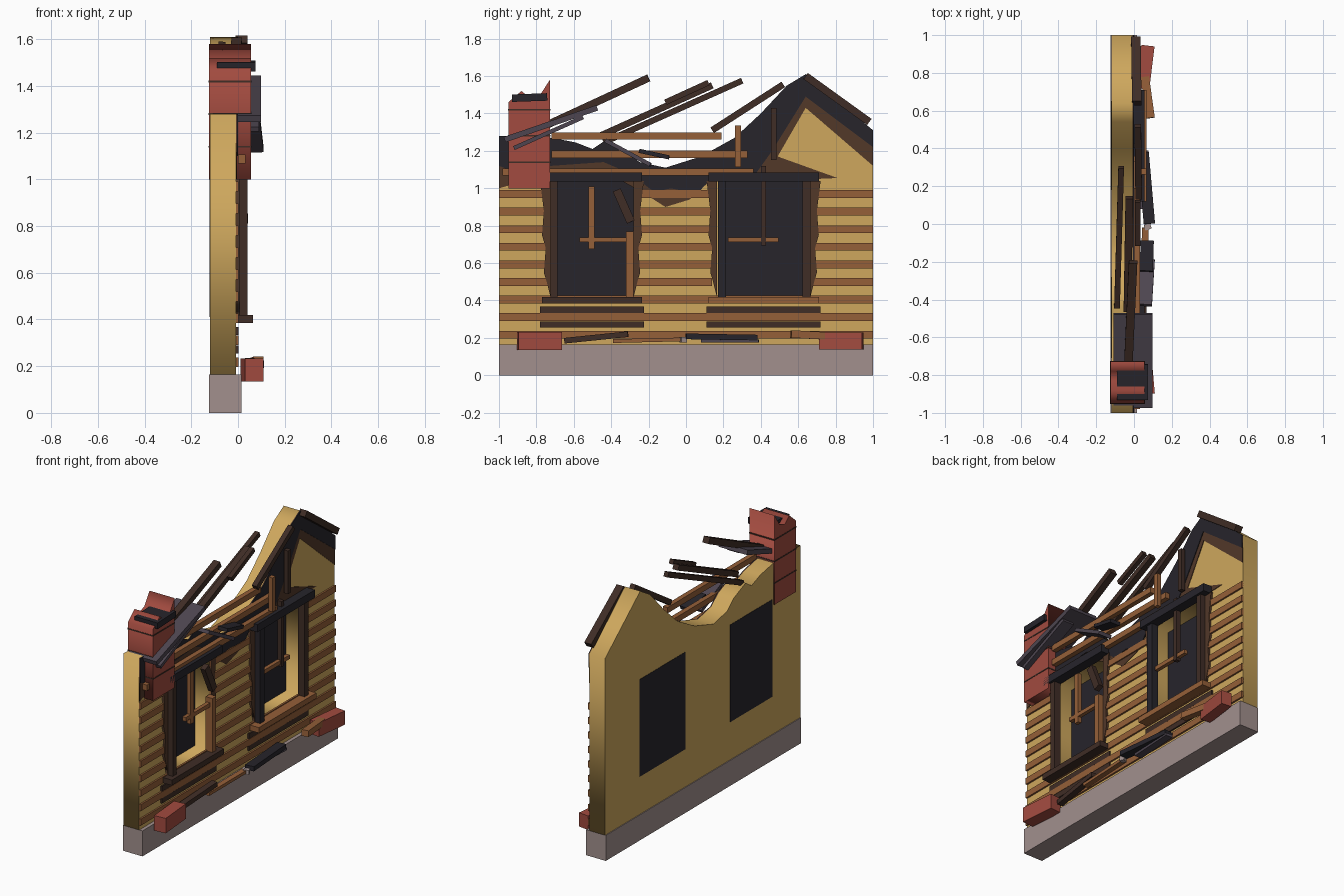
import bpy, bmesh, math
from mathutils import Vector, Matrix


def mat(name, r, g, b):
    m = bpy.data.materials.new(name)
    m.diffuse_color = (r, g, b, 1)
    return m


PLASTER = mat("plaster", 0.62, 0.39, 0.11)
STONE = mat("stone", 0.36, 0.28, 0.27)
WOOD = mat("wood", 0.30, 0.115, 0.04)
BURNT = mat("burnt_wood", 0.05, 0.026, 0.019)
SCORCH = mat("scorch", 0.085, 0.04, 0.022)
CHAR = mat("char", 0.02, 0.018, 0.024)
SLATE = mat("slate", 0.075, 0.06, 0.08)
BRICK = mat("brick", 0.36, 0.07, 0.05)


def add(name, mesh, m):
    mesh.materials.clear()
    mesh.materials.append(m)
    ob = bpy.data.objects.new(name, mesh)
    bpy.context.collection.objects.link(ob)
    return ob


def cuboid(name, size, matrix, m):
    bm = bmesh.new()
    bmesh.ops.create_cube(bm, size=1, matrix=matrix @ Matrix.Diagonal((*size, 1)))
    me = bpy.data.meshes.new(name)
    bm.to_mesh(me)
    bm.free()
    return add(name, me, m)


def box(name, x0, x1, y0, y1, z0, z1, m, yaw=0, roll=0):
    c = Matrix.Translation(((x0 + x1) / 2, (y0 + y1) / 2, (z0 + z1) / 2))
    r = Matrix.Rotation(math.radians(yaw), 4, 'Z') @ Matrix.Rotation(math.radians(roll), 4, 'X')
    return cuboid(name, (x1 - x0, y1 - y0, z1 - z0), c @ r, m)


def beam(name, a, b, w, h, m):
    """Timber from a to b: w wide in x, h thick."""
    a, b = Vector(a), Vector(b)
    d = (b - a).normalized()
    up = Vector((1, 0, 0)).cross(d).normalized()
    side = d.cross(up)
    r = Matrix((side, d, up)).transposed().to_4x4()
    return cuboid(name, (w, (b - a).length, h), Matrix.Translation((a + b) / 2) @ r, m)


def panel(name, loops, x0, x1, m):
    """Filled (y, z) outline, extra loops are holes, extruded from x0 to x1."""
    cu = bpy.data.curves.new(name, 'CURVE')
    cu.dimensions, cu.fill_mode, cu.extrude = '2D', 'BOTH', (x1 - x0) / 2
    for pts in loops:
        s = cu.splines.new('POLY')
        s.points.add(len(pts) - 1)
        for p, (y, z) in zip(s.points, pts):
            p.co = (y, z, 0, 1)
        s.use_cyclic_u = True
    tmp = bpy.data.objects.new(name + "_curve", cu)
    bpy.context.collection.objects.link(tmp)
    bpy.context.view_layer.update()
    me = bpy.data.meshes.new_from_object(tmp.evaluated_get(bpy.context.evaluated_depsgraph_get()))
    bpy.data.objects.remove(tmp)
    turn = Matrix(((0, 0, 1, (x0 + x1) / 2), (1, 0, 0, 0), (0, 1, 0, 0), (0, 0, 0, 1)))
    me.transform(turn)
    return add(name, me, m)


def rect(y0, y1, z0, z1):
    return [(y0, z0), (y1, z0), (y1, z1), (y0, z1)]


# Foundation and broken gable wall with two window openings
box("foundation", -0.125, 0.015, -1, 1, 0, 0.165, STONE)
top = [(1, 1.31), (0.64, 1.61), (0.54, 1.55), (0.4, 1.40), (0.26, 1.27), (0.08, 1.17), (-0.11, 1.11),
       (-0.25, 1.14), (-0.32, 1.20), (-0.44, 1.25), (-0.5, 1.21), (-0.59, 1.245), (-0.72, 1.27), (-1, 1.28)]
windows = [(-0.71, -0.28), (0.18, 0.65)]
panel("wall", [[(-1, 0.165), (1, 0.165)] + top] + [rect(a, b, 0.41, 1.04) for a, b in windows],
      -0.12, -0.008, PLASTER)
for i, (a, b) in enumerate(windows):
    box(f"window_void_{i}", -0.122, -0.112, a, b, 0.41, 1.04, CHAR)

# Scorched and charred skins below the broken edge
brown_edge = [(-1, 1.0), (-0.72, 1.08), (-0.38, 1.06), (-0.22, 0.97), (-0.11, 0.9), (0.02, 0.94), (0.14, 1.05),
              (0.7, 1.05), (0.81, 1.055), (0.49, 1.17), (0.64, 1.43), (1, 1.12)]
black_edge = [(-1, 1.12), (-0.9, 1.08), (-0.72, 1.12), (-0.44, 1.14), (-0.3, 1.08), (-0.17, 0.98), (-0.08, 1.0),
              (0.06, 0.97), (0.14, 1.06), (0.36, 1.06), (0.46, 1.2), (0.64, 1.49), (1, 1.22)]
panel("scorched_skin", [brown_edge + top], -0.008, -0.004, SCORCH)
panel("charred_skin", [black_edge + top], -0.004, 0.0, CHAR)

# Horizontal siding strips, interrupted at the windows
for i in range(9):
    z = 0.217 + i * 0.094
    spans = [(-1, 1)] if i < 3 else [(-1, -0.72), (-0.28, 0.14), (0.68, 1)]
    for j, (a, b) in enumerate(spans):
        box(f"siding_{i}_{j}", -0.01, 0.003, a, b, z - 0.021, z + 0.021, WOOD)

# Window trim: header, sill, scorch marks and burnt strips under the sill
for i, (a, b) in enumerate([(-0.77, -0.235), (0.12, 0.71)]):
    box(f"header_{i}", -0.008, 0.055, a, b, 1.035, 1.085, CHAR)
    box(f"sill_{i}", -0.008, 0.065, a, b, 0.385, 0.42, WOOD if i else BURNT)
    for j, z in enumerate((0.272, 0.35)):
        box(f"burnt_strip_{i}_{j}", -0.01, 0.002, a - 0.01, b + 0.01, z - 0.017, z + 0.017, BURNT)
    for j, (e, s) in enumerate(((a + 0.045, -1), (b - 0.045, 1))):
        edge = [(e, 0.42), (e + s * .02, .5), (e + s * .035, .55), (e + s * .025, .68),
                (e + s * .045, .75), (e + s * .035, .88), (e + s * .055, 1.04), (e, 1.04)]
        panel(f"scorch_mark_{i}_{j}", [edge], -0.008, 0.006, SCORCH)

# Window posts, one of them snapped
box("post_0", -0.008, 0.04, -0.725, -0.688, 0.42, 1.035, BURNT)
box("broken_post", -0.008, 0.04, -0.32, -0.28, 0.42, 0.77, WOOD)
beam("snapped_post", (0.02, -0.37, 0.99), (0.025, -0.295, 0.82), 0.035, 0.045, BURNT)
box("post_1", -0.008, 0.04, 0.17, 0.213, 0.42, 1.035, CHAR)
box("post_2", -0.008, 0.04, 0.624, 0.665, 0.42, 1.035, BURNT)

# Glazing bars and loose uprights
box("upright_bar_0", 0, 0.025, -0.52, -0.488, 0.675, 1.01, WOOD)
box("cross_bar_0", 0, 0.025, -0.57, -0.32, 0.712, 0.738, WOOD)
box("upright_bar_1", 0.0, 0.03, 0.402, 0.428, 0.695, 1.12, BURNT)
box("cross_bar_1", 0, 0.025, 0.225, 0.495, 0.712, 0.738, WOOD)
box("stud_0", 0.035, 0.065, 0.262, 0.293, 1.115, 1.335, WOOD)
box("stud_1", 0.01, 0.04, 0.455, 0.485, 1.15, 1.43, BURNT)

# Exposed wall plates
for i, (a, b, z) in enumerate([(-0.98, 0.36, 1.088), (-0.72, 0.33, 1.182), (-0.72, 0.19, 1.28)]):
    box(f"wall_plate_{i}", 0.0, 0.032, a, b, z - 0.019, z + 0.019, WOOD)

# Collapsed rafters
rafters = [((-0.03, -0.74, 1.34), (-0.005, -0.2, 1.59), 0.045, 0.04),
           ((-0.035, -0.46, 1.28), (-0.025, 0.14, 1.55), 0.04, 0.035),
           ((0.02, -0.11, 1.46), (0.02, 0.12, 1.565), 0.03, 0.03),
           ((-0.09, -0.44, 1.245), (-0.068, 0.30, 1.575), 0.03, 0.032),
           ((0.025, 0.14, 1.31), (0.02, 0.52, 1.555), 0.035, 0.035),
           ((0.015, 0.64, 1.6), (0.01, 0.98, 1.355), 0.05, 0.04)]
for i, (a, b, w, h) in enumerate(rafters):
    beam(f"rafter_{i}", a, b, w, h, BURNT)

# Fallen roof slates
beam("roof_slab", (-0.005, -0.97, 1.26), (-0.005, -0.475, 1.43), 0.205, 0.03, SLATE)
beam("roof_slab_broken", (0.05, -0.92, 1.215), (0.05, -0.55, 1.38), 0.08, 0.022, SLATE)
beam("slate_0", (0.05, -0.43, 1.255), (0.065, -0.19, 1.125), 0.09, 0.022, SLATE)
beam("slate_1", (0.065, -0.25, 1.2), (0.07, -0.09, 1.165), 0.07, 0.022, CHAR)

# Broken chimney with soot joints and flue cap
panel("chimney", [[(-0.95, 1.0), (-0.727, 1.0), (-0.727, 1.58), (-0.78, 1.5),
                   (-0.83, 1.48), (-0.88, 1.52), (-0.95, 1.46)]], -0.125, 0.055, BRICK)
for i, z in enumerate((1.14, 1.28, 1.42)):
    box(f"chimney_joint_{i}", -0.127, 0.057, -0.952, -0.725, z - 0.004, z + 0.004, BURNT)
box("flue_cap", -0.09, 0.075, -0.93, -0.742, 1.465, 1.505, CHAR, roll=2)

# Rubble along the foundation
box("brick_block_0", 0.02, 0.1, -0.9, -0.665, 0.135, 0.232, BRICK, yaw=5)
box("brick_block_1", 0.025, 0.095, 0.715, 0.945, 0.138, 0.228, BRICK, yaw=-7)
box("fallen_board", 0.05, 0.095, 0.56, 0.78, 0.195, 0.235, WOOD, yaw=8, roll=-3)
beam("fallen_beam_0", (0.03, -0.65, 0.185), (0.05, -0.31, 0.22), 0.04, 0.03, BURNT)
beam("fallen_beam_1", (0.05, -0.39, 0.183), (0.06, -0.02, 0.192), 0.035, 0.02, WOOD)
box("fallen_char_slab", 0.035, 0.095, 0.0, 0.38, 0.19, 0.22, CHAR, yaw=5, roll=-1)
box("fallen_slate", 0.02, 0.07, 0.08, 0.39, 0.175, 0.192, SLATE, yaw=-3)
box("stone_chip", 0.055, 0.09, -0.03, 0.0, 0.175, 0.205, STONE, yaw=20)
